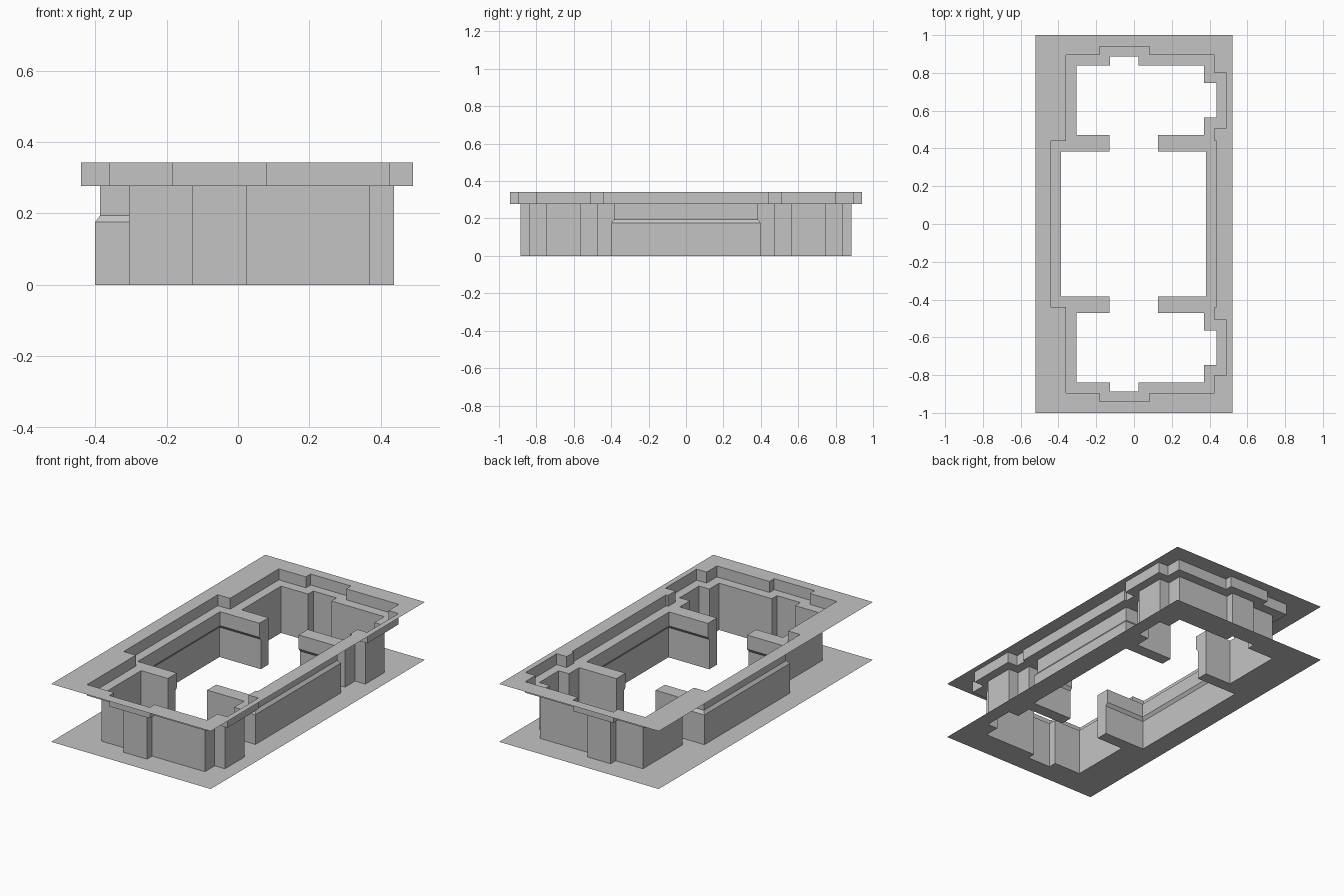
import bpy
import bmesh

cube = bpy.data.objects.get("Cube")
if cube:
    bpy.data.objects.remove(cube, do_unlink=True)

GREY = (0.55, 0.55, 0.55, 1.0)
grey = bpy.data.materials.new("plain grey")
grey.use_nodes = True
grey.diffuse_color = GREY
grey.node_tree.nodes["Principled BSDF"].inputs["Base Color"].default_value = GREY

# Heights of the floor sheet, the undercut, the ledge and the top sheet
FLOOR, CUT_LOW, CUT_HIGH, LEDGE, TOP = 0.0, 0.176, 0.194, 0.277, 0.342
DIVIDER_Y = 0.385


def mirrored(half):
    """Close a half outline (y > 0, counter-clockwise) by mirroring it in y."""
    return half + [(x, -y) for x, y in reversed(half)]


def finish(name, bm):
    mesh = bpy.data.meshes.new(name)
    bm.to_mesh(mesh)
    bm.free()
    mesh.materials.append(grey)
    obj = bpy.data.objects.new(name, mesh)
    bpy.context.collection.objects.link(obj)
    return obj


def wall(name, levels):
    """Stack outlines, given as (outline, z) from low to high, facing inwards."""
    bm = bmesh.new()
    rows = [[bm.verts.new((x, y, z)) for x, y in pts] for pts, z in levels]
    for low, high in zip(rows, rows[1:]):
        n = len(low)
        for i in range(n):
            j = (i + 1) % n
            bm.faces.new((low[i], high[i], high[j], low[j]))
    return finish(name, bm)


def sheet(name, border, hole, z, up=True):
    """Flat sheet between a border and a hole."""
    bm = bmesh.new()
    for pts in (border, hole):
        ring = [bm.verts.new((x, y, z)) for x, y in pts]
        for a, b in zip(ring, ring[1:] + ring[:1]):
            bm.edges.new((a, b))
    bmesh.ops.triangle_fill(bm, edges=bm.edges[:], use_beauty=True,
                            normal=(0, 0, 1))
    bm.normal_update()
    for f in bm.faces:
        if (f.normal.z > 0) != up:
            f.normal_flip()
    return finish(name, bm)


# Outlines in plan
border = mirrored([(0.522, 1.0), (-0.522, 1.0)])

rim = mirrored([
    (0.438, 0.44), (0.425, 0.44), (0.425, 0.508), (0.49, 0.508),
    (0.49, 0.80), (0.425, 0.80), (0.425, 0.896), (0.081, 0.896),
    (0.081, 0.94), (-0.183, 0.94), (-0.183, 0.896), (-0.36, 0.896),
    (-0.36, 0.44), (-0.44, 0.44)])

room = mirrored([
    (0.38, DIVIDER_Y), (0.127, DIVIDER_Y), (0.127, 0.47), (0.37, 0.47),
    (0.37, 0.565), (0.437, 0.565), (0.437, 0.746), (0.37, 0.746),
    (0.37, 0.838), (0.025, 0.838), (0.025, 0.886), (-0.128, 0.886),
    (-0.128, 0.838), (-0.305, 0.838), (-0.305, 0.47), (-0.13, 0.47),
    (-0.13, DIVIDER_Y), (-0.386, DIVIDER_Y)])


def widen(point, step=0.014):
    """Push the middle room outwards, leaving the end rooms as they are."""
    x, y = point
    if abs(y) != DIVIDER_Y:
        return point
    if abs(x) > 0.3:
        x += step if x > 0 else -step
    return x, y + (step if y > 0 else -step)


undercut_room = [widen(p) for p in room]

# Parts
sheet("top_sheet", border, rim, TOP)
wall("rim_wall", [(rim, LEDGE), (rim, TOP)])
sheet("ledge", rim, room, LEDGE)
wall("room_wall", [(undercut_room, FLOOR), (undercut_room, CUT_LOW),
                   (room, CUT_HIGH), (room, LEDGE)])
sheet("floor_sheet", border, undercut_room, FLOOR, up=False)
